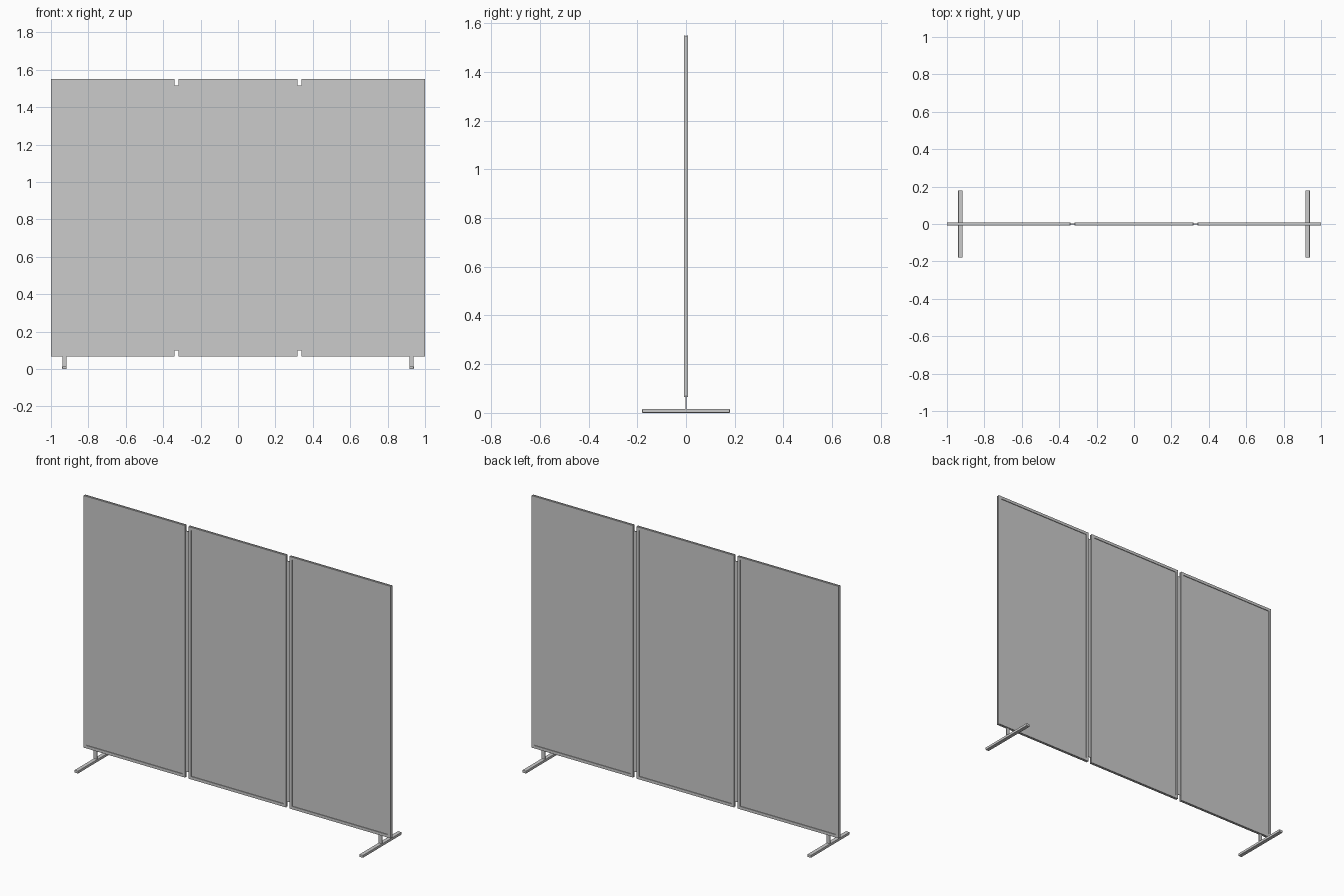
import bpy, bmesh

if "Cube" in bpy.data.objects:
    bpy.data.objects.remove(bpy.data.objects["Cube"])

Z0, Z1 = 0.066, 1.55      # panel bottom and top
HALF = 0.008              # half thickness of the frame


def finish(name, bm):
    bmesh.ops.recalc_face_normals(bm, faces=bm.faces)
    me = bpy.data.meshes.new(name)
    bm.to_mesh(me)
    bm.free()
    ob = bpy.data.objects.new(name, me)
    bpy.context.collection.objects.link(ob)
    return ob


def box(name, x, y, z, bevel=0.0):
    bm = bmesh.new()
    bmesh.ops.create_cube(bm, size=1)
    for v in bm.verts:
        for i, (a, b) in enumerate((x, y, z)):
            v.co[i] = (a + b) / 2 + v.co[i] * (b - a)
    ob = finish(name, bm)
    if bevel:
        m = ob.modifiers.new("Bevel", "BEVEL")
        m.width, m.segments = bevel, 2
    return ob


# Frame cross-section: (inset from outer edge, y), with a shallow outer groove
PROFILE = [(0, -HALF), (0.017, -HALF), (0.017, HALF), (0, HALF),
           (0, 0.002), (0.004, 0.002), (0.004, -0.002), (0, -0.002)]


def frame(name, x0, x1):
    bm = bmesh.new()
    corners = [(x0, Z0, 1, 1), (x1, Z0, -1, 1), (x1, Z1, -1, -1), (x0, Z1, 1, -1)]
    rings = [[bm.verts.new((cx + sx * d, y, cz + sz * d)) for d, y in PROFILE]
             for cx, cz, sx, sz in corners]
    n = len(PROFILE)
    for i in range(4):
        a, b = rings[i], rings[(i + 1) % 4]
        for j in range(n):
            k = (j + 1) % n
            bm.faces.new((a[j], a[k], b[k], b[j]))
    return finish(name, bm)


# Three framed panels
for side, x0, x1 in (("left", -1, -0.34), ("middle", -0.318, 0.318), ("right", 0.34, 1)):
    frame(side + "_frame", x0, x1)
    box(side + "_infill", (x0 + 0.016, x1 - 0.016), (-0.004, 0.004), (Z0 + 0.016, Z1 - 0.016))

for side, s in (("left", -1), ("right", 1)):
    # Thin joining strip slotted into the frame grooves
    c = s * 0.329
    box(side + "_joining_strip", (c - 0.014, c + 0.014), (-0.002, 0.002), (0.1, 1.517))
    # Foot bar and its flat upright
    c = s * 0.928
    box(side + "_foot", (c - 0.012, c + 0.012), (-0.18, 0.18), (0, 0.016), 0.003)
    box(side + "_foot_upright", (c - 0.011, c + 0.011), (-0.002, 0.002), (0.014, Z0 + 0.004))
